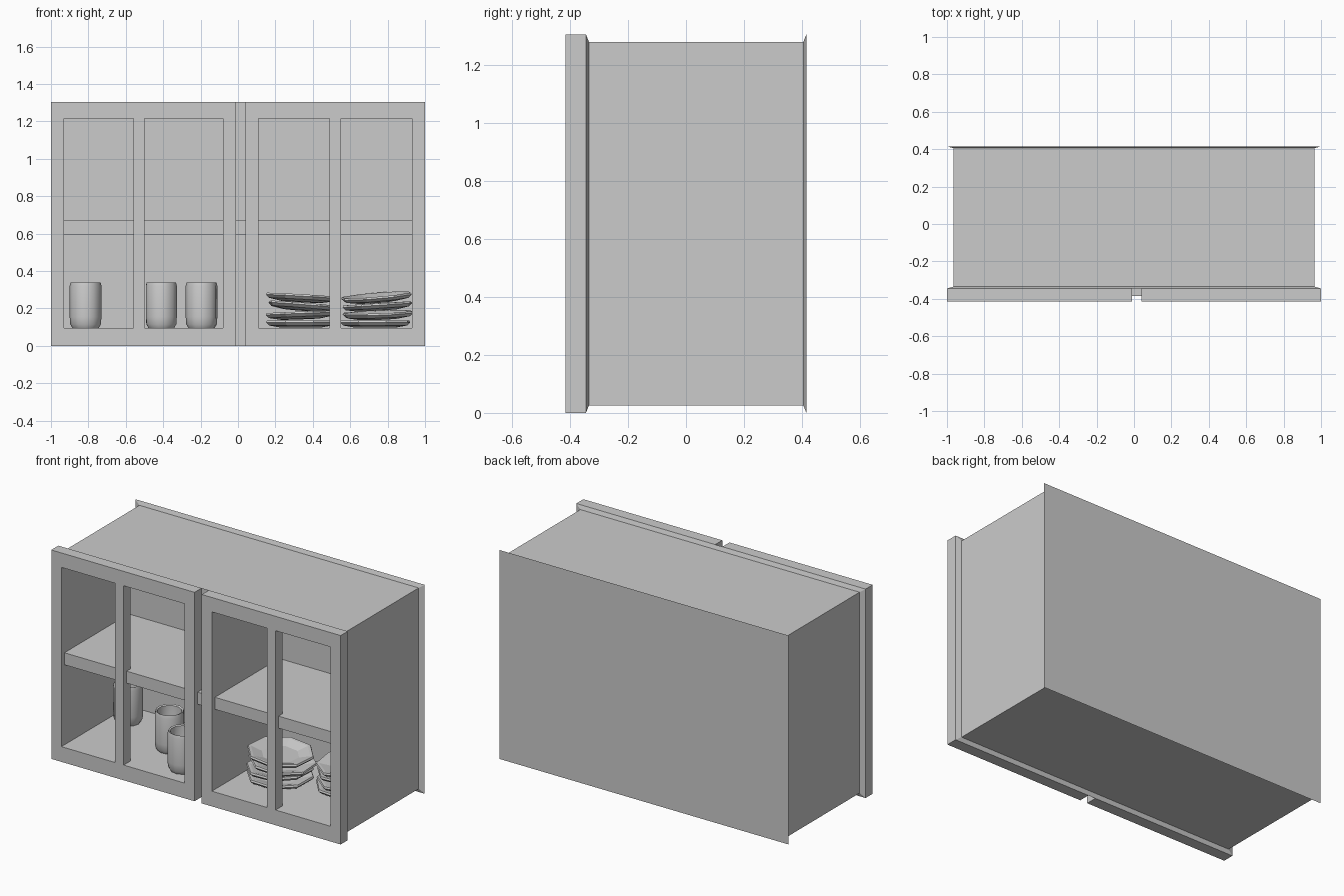
import bpy, bmesh, math, random
from mathutils import Matrix

if "Cube" in bpy.data.objects:
    bpy.data.objects.remove(bpy.data.objects["Cube"])

random.seed(4)


def finish(name, bm, smooth=False):
    bmesh.ops.recalc_face_normals(bm, faces=bm.faces)
    me = bpy.data.meshes.new(name)
    bm.to_mesh(me)
    bm.free()
    ob = bpy.data.objects.new(name, me)
    bpy.context.collection.objects.link(ob)
    if smooth:
        bpy.ops.object.select_all(action='DESELECT')
        ob.select_set(True)
        bpy.context.view_layer.objects.active = ob
        bpy.ops.object.shade_smooth_by_angle(angle=math.radians(40))
    return ob


def box(name, x, y, z):
    bm = bmesh.new()
    size = [b - a for a, b in (x, y, z)]
    mid = [(a + b) / 2 for a, b in (x, y, z)]
    bmesh.ops.create_cube(bm, size=1, matrix=Matrix.Translation(mid) @ Matrix.Diagonal((*size, 1)))
    return finish(name, bm)


def cut(ob, x, y, z):
    cutter = box("cutter", x, y, z)
    cutter.hide_render = True
    mod = ob.modifiers.new("cut", 'BOOLEAN')
    mod.operation, mod.solver, mod.object = 'DIFFERENCE', 'EXACT', cutter
    bpy.context.view_layer.objects.active = ob
    bpy.ops.object.modifier_apply(modifier=mod.name)
    bpy.data.objects.remove(cutter)


def lathe(name, profile, sides, loc, tilt=(0, 0), spin=0, smooth=False):
    """Revolve an (r, z) profile and close both ends with flat caps."""
    bm = bmesh.new()
    rings = [[bm.verts.new((r * math.cos(2 * math.pi * i / sides), r * math.sin(2 * math.pi * i / sides), z))
              for i in range(sides)] for r, z in profile]
    for a, b in zip(rings, rings[1:]):
        for i in range(sides):
            j = (i + 1) % sides
            bm.faces.new((a[i], a[j], b[j], b[i]))
    bm.faces.new(rings[0])
    bm.faces.new(rings[-1])
    ob = finish(name, bm, smooth)
    ob.location = loc
    ob.rotation_euler = (tilt[0], tilt[1], spin)
    return ob


# Carcass: box with thin flared lips at the front and back
bm = bmesh.new()
rings = []
for y, hx, z0, z1 in ((-.345, 1, 0, 1.305), (-.335, .965, .025, 1.28),
                      (.405, .965, .025, 1.28), (.415, 1, 0, 1.305)):
    rings.append([bm.verts.new(p) for p in ((-hx, y, z0), (hx, y, z0), (hx, y, z1), (-hx, y, z1))])
for a, b in zip(rings, rings[1:]):
    for i in range(4):
        j = (i + 1) % 4
        bm.faces.new((a[i], a[j], b[j], b[i]))
bm.faces.new(rings[0])
bm.faces.new(rings[-1])
carcass = finish("carcass", bm)

# Two compartments with a solid divider between them
OPEN_Z = (.095, 1.215)
for x in ((-.93, -.08), (.11, .93)):
    cut(carcass, x, (-.5, .25), OPEN_Z)

# Doors: frames with a central upright
for side, outer, panes in (("left", (-1, -.01), ((-.93, -.56), (-.5, -.08))),
                           ("right", (.04, 1), ((.11, .49), (.55, .93)))):
    door = box(side + "_door", outer, (-.415, -.345), (0, 1.305))
    for x in panes:
        cut(door, x, (-.6, -.2), OPEN_Z)

# Shelf running through the divider
box("shelf", (-.94, .94), (-.385, .26), (.595, .67))

# Cups
cup = [(.07, 0), (.082, .02), (.085, .06), (.085, .225), (.08, .245),
       (.07, .24), (.068, .06), (.055, .025)]
for n, (x, y) in enumerate(((-.815, .08), (-.41, -.09), (-.195, -.27))):
    lathe(f"cup_{n + 1}", cup, 12, (x, y, .095), spin=n * .3, smooth=True)

# Stacks of eight-sided plates, each slightly tilted
plate = [(.11, 0), (.18, .012), (.197, .028), (.192, .038), (.175, .036), (.11, .016)]
stacks = (("left", .34, -.06, (0, -.03, .08, .06)),
          ("right", .74, .05, (0, -.05, -.06, -.1)))
for side, x, y, tilts in stacks:
    for n, t in enumerate(tilts):
        lathe(f"{side}_plate_{n + 1}", plate, 8,
              (x + random.uniform(-.01, .01), y, .097 + n * .046),
              tilt=(random.uniform(-.03, .03) * (n > 0), t),
              spin=math.pi / 8 + random.uniform(-.15, .15))
